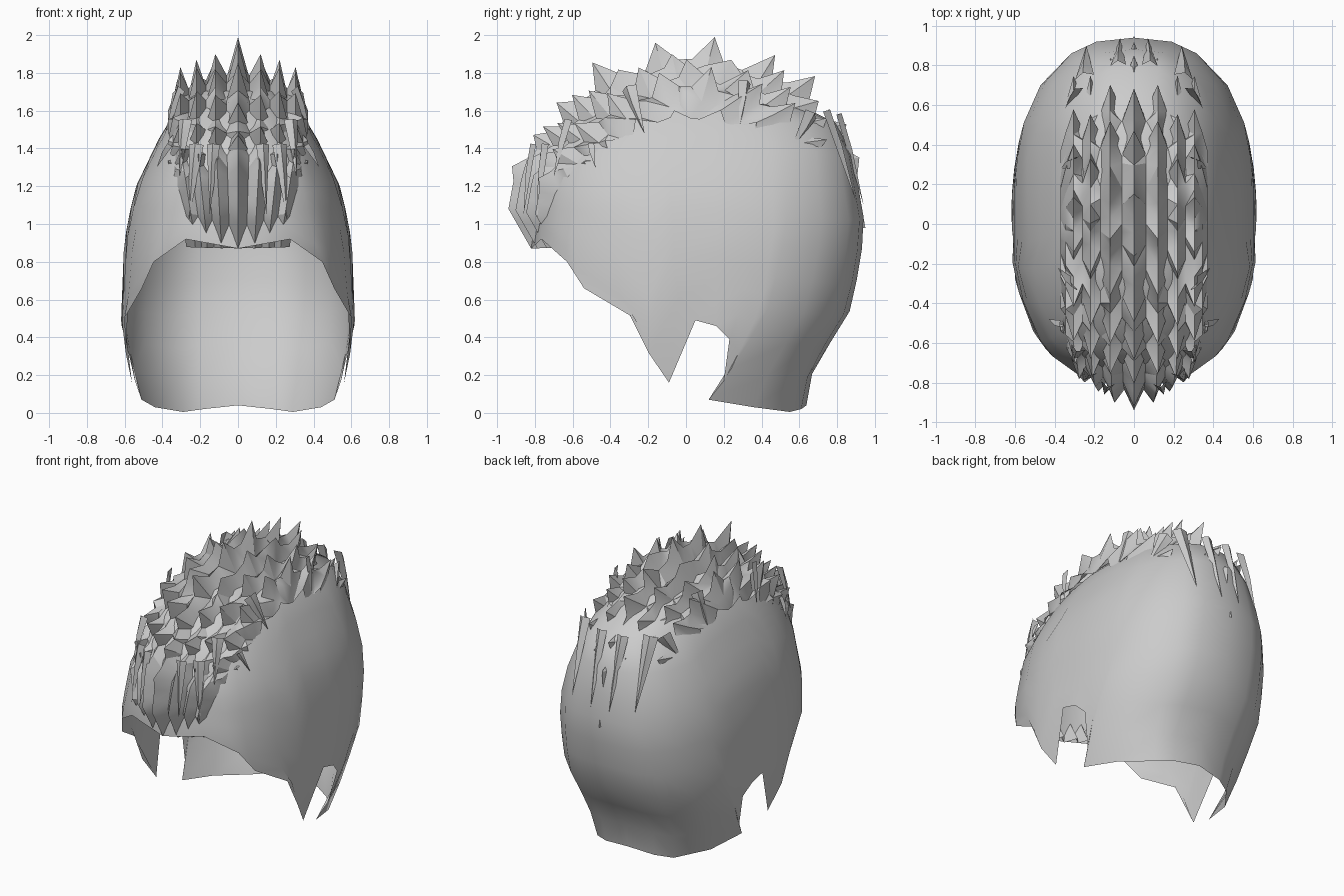
import bpy, bmesh, math, random
from mathutils import Vector

random.seed(4)
if "Cube" in bpy.data.objects:
    bpy.data.objects.remove(bpy.data.objects["Cube"], do_unlink=True)

grey = bpy.data.materials.new("hair grey")
grey.use_nodes = True
grey.diffuse_color = (0.6, 0.6, 0.6, 1)
grey.node_tree.nodes["Principled BSDF"].inputs["Base Color"].default_value = (0.6, 0.6, 0.6, 1)


def finish(bm, name, angle):
    bmesh.ops.remove_doubles(bm, verts=bm.verts, dist=0.0005)
    bmesh.ops.recalc_face_normals(bm, faces=bm.faces)
    mesh = bpy.data.meshes.new(name)
    bm.to_mesh(mesh)
    bm.free()
    mesh.materials.append(grey)
    ob = bpy.data.objects.new(name, mesh)
    bpy.context.scene.collection.objects.link(ob)
    bpy.ops.object.select_all(action='DESELECT')
    ob.select_set(True)
    bpy.context.view_layer.objects.active = ob
    bpy.ops.object.shade_smooth_by_angle(angle=math.radians(angle))
    return ob


def grid_faces(bm, grid):
    for a, b in zip(grid, grid[1:]):
        for i in range(len(a) - 1):
            bm.faces.new((a[i], a[i + 1], b[i + 1], b[i]))


def lerp_table(table, t):
    for (t0, v0), (t1, v1) in zip(table, table[1:]):
        if t <= t1:
            f = max(0, (t - t0) / (t1 - t0))
            return v0 + (v1 - v0) * f
    return table[-1][1]


# Head outline by height: half width, front and back
WIDTH = [(0, .5), (.07, .52), (.2, .58), (.46, .62), (.9, .605), (1.18, .55), (1.45, .42), (1.6, .33), (1.72, .2)]
FRONT = [(0, -.82), (.9, -.82), (1.2, -.78), (1.4, -.7), (1.55, -.56), (1.72, -.3)]
BACK = [(0, .63), (.22, .67), (.56, .88), (.98, .95), (1.38, .88), (1.53, .8), (1.65, .6), (1.72, .4)]
P = 2.5


def centre_half(z):
    f, b = lerp_table(FRONT, z), lerp_table(BACK, z)
    return (f + b) / 2, (b - f) / 2


def ring_point(theta, z):
    mid, half = centre_half(z)
    c, s = math.cos(theta), max(0, math.sin(theta))
    if s < 1e-6:
        s = 0
    x = lerp_table(WIDTH, z) * s ** (2 / P)
    return Vector((x, mid - half * math.copysign(abs(c) ** (2 / P), c), z))


def ring_angle(y, z):
    mid, half = centre_half(z)
    v = max(-1, min(1, (mid - y) / half))
    return math.acos(math.copysign(abs(v) ** (P / 2), v))


# Cap: columns rise from the hairline (y, z) to the crown
RIM = [(-.9, .87), (-.765, .92), (-.63, .8), (-.54, .66), (-.27, .5), (-.09, .16), (.05, .49), (.16, .46),
       (.23, .39), (.20, .17), (.12, .07), (.36, .03), (.55, .005), (.61, .02), (.7, .04)]
ROWS, TOP = 10, 1.7
bm = bmesh.new()
columns = []
for i, (y, z) in enumerate(RIM):
    own, even = ring_angle(y, z), math.pi * i / (len(RIM) - 1)
    top = own * .3 + even * .7
    col = []
    for k in range(ROWS + 1):
        f = k / ROWS
        h = z + (TOP - z) * f
        col.append(ring_point(own + (top - own) * f ** .4, h))
    col.append(Vector((0, .08, 1.74)))
    columns.append(col)
for side in (1, -1):
    grid = [[bm.verts.new((p.x * side, p.y, p.z)) for p in col] for col in columns]
    grid_faces(bm, grid)
bmesh.ops.dissolve_degenerate(bm, dist=0.0004, edges=bm.edges)
finish(bm, "hair_cap", 50)

# Crest: ridged jagged locks running from brow over the crown to the nape
ARC = [(-.82, .87), (-.94, 1.08), (-.9, 1.3), (-.75, 1.45), (-.61, 1.6), (-.42, 1.77), (-.12, 1.87),
       (.11, 1.89), (.4, 1.81), (.6, 1.72), (.78, 1.5), (.88, 1.34), (.95, .98)]
ARC = [Vector((0, y, z)) for y, z in ARC]
STEPS = 36
CENTRE = Vector((0, 0, .9))
# Column: x, drop towards the centre, spike height
COLS = [(0, 0, .11), (.06, .11, .03), (.12, .04, .10), (.17, .15, .03),
        (.22, .10, .10), (.26, .18, .03), (.305, .15, .10), (.345, .24, .07), (.37, .31, .05)]


def arc_point(t):
    f = t * (len(ARC) - 1)
    i = min(int(f), len(ARC) - 2)
    return ARC[i].lerp(ARC[i + 1], f - i)


def crest_column(n, x, drop, spike):
    pts = []
    for j in range(STEPS + 1):
        p = arc_point(j / STEPS)
        out = (p - CENTRE).normalized()
        q = CENTRE + (p - CENTRE) * (1 - drop)
        gain = max(0, min(1, (p.z - 1.25) / .3))
        tooth = (j + n) % 3 == 0
        if tooth:
            amp = spike * (1 if j == 21 else random.uniform(.55, 1)) * gain
            q += out * amp
            # teeth lean away from the crown
            q += Vector((0, math.copysign(.03, p.y - .1) * gain, -.01 * gain))
        else:
            q -= out * random.uniform(0, .03) * gain
        spread = .74 + .26 * max(0, min(1, (p.z - .9) / .6))
        pts.append(Vector((x * spread, q.y, min(q.z, 2.0))))
    return pts


crest = [crest_column(n, *c) for n, c in enumerate(COLS)]
bm = bmesh.new()
for side in (1, -1):
    grid = [[bm.verts.new((p.x * side, p.y, p.z)) for p in col] for col in crest]
    grid_faces(bm, grid)
bmesh.ops.triangulate(bm, faces=bm.faces)
finish(bm, "hair_crest", 32)

# Loose locks: flat pointed blades (root, tip, half width)
LOCKS = [
    ((.30, -.30, 1.72), (.385, -.22, 1.48), .045),
    ((.30, .31, 1.75), (.37, .28, 1.50), .04),
    ((.29, .66, 1.58), (.36, .55, 1.38), .05),
    ((.36, -.50, 1.42), (.43, -.48, 1.30), .02),
    ((.28, -.62, 1.55), (.31, -.70, 1.25), .04),
    ((.22, -.74, 1.42), (.26, -.79, 1.02), .04),
    ((.13, -.80, 1.42), (.15, -.86, 1.05), .035),
    ((.25, .74, 1.60), (.24, .90, 1.12), .05),
    ((.08, .80, 1.58), (.07, .94, 1.10), .04),
]
bm = bmesh.new()
for root, tip, w in LOCKS:
    for side in (1, -1):
        r, t = Vector(root), Vector(tip)
        r.x *= side
        t.x *= side
        across = (t - r).cross(Vector((r.x, r.y, .3))).normalized() * w
        bulge = Vector((r.x, r.y, .2)).normalized() * .025
        mid = r.lerp(t, .4) + bulge
        a, b, c, d, e = [bm.verts.new(p) for p in (r - across, r + across, mid, t, r + bulge)]
        bm.faces.new((a, e, c))
        bm.faces.new((e, b, c))
        bm.faces.new((a, c, d))
        bm.faces.new((c, b, d))
finish(bm, "loose_locks", 30)
